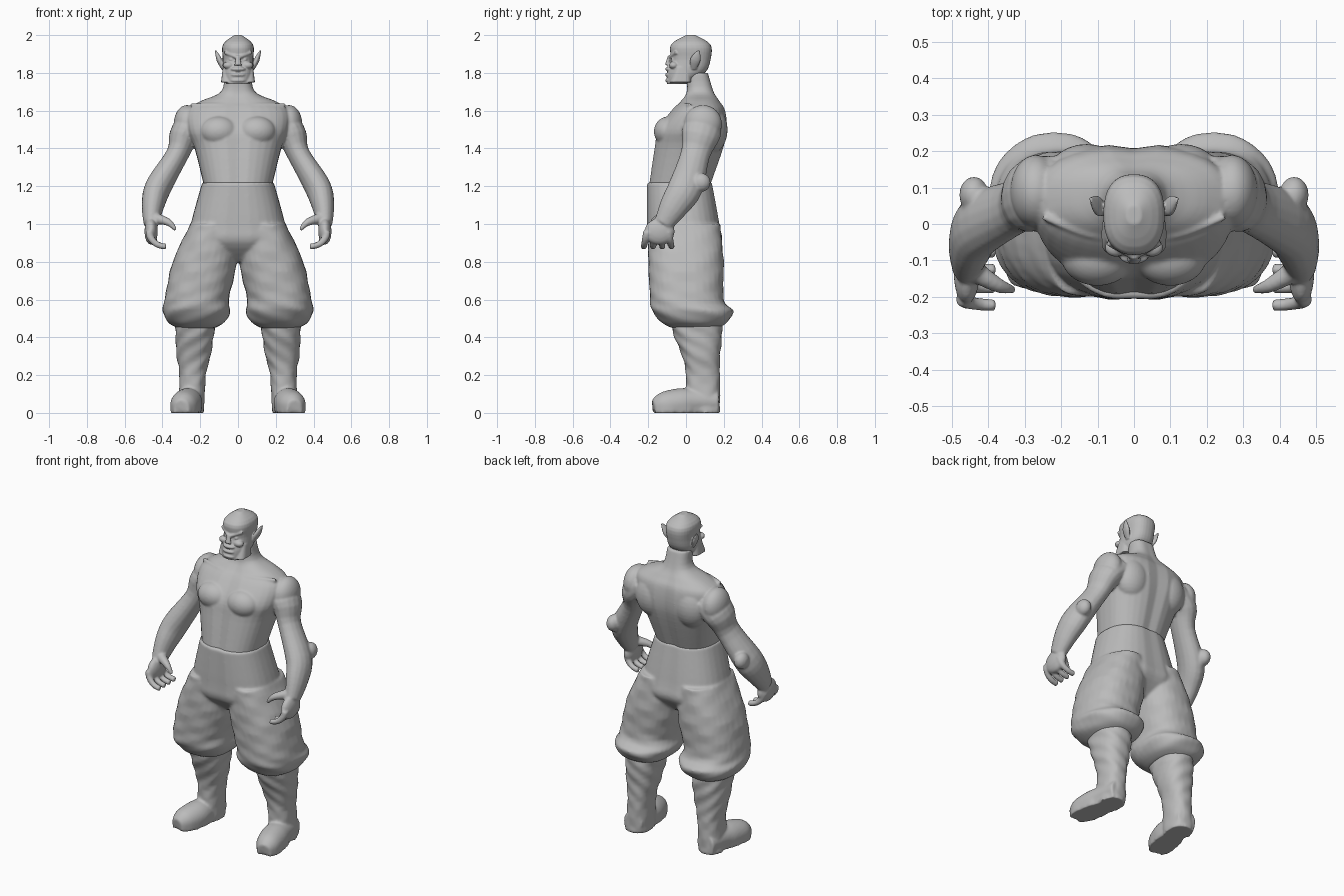
import bpy, bmesh
from math import sin, cos, pi, exp, copysign
from mathutils import Vector, Matrix

cube = bpy.data.objects.get("Cube")
if cube:
    bpy.data.objects.remove(cube, do_unlink=True)

grey = bpy.data.materials.new("plain grey")
grey.use_nodes = True
COLOUR = (.5, .5, .5, 1)
grey.diffuse_color = COLOUR
grey.node_tree.nodes["Principled BSDF"].inputs["Base Color"].default_value = COLOUR
BOTH = (1, -1)
MIDDLE = (1,)
ACROSS, FORWARD, UP = Matrix.Identity(3)


def spline(rows):
    """Pass a smooth curve through the rows."""
    points = [Vector(row) for row in rows]
    points = [points[0], *points, points[-1]]
    curve = []
    for before, start, end, after in zip(points, points[1:], points[2:], points[3:]):
        leave, arrive = (end - before) / 2, (after - start) / 2
        for step in range(4):
            t = step / 4
            curve.append(start.lerp(end, t * t * (3 - 2 * t))
                         + leave * t * (1 - t) ** 2 - arrive * t * t * (1 - t))
    return curve + [points[-1]]


def skin(bm, rings, side):
    """Join rings of points into a closed tube on one side of the body."""
    rows = [[bm.verts.new((side * p.x, p.y, p.z)) for p in ring] for ring in rings]
    for low, high in zip(rows, rows[1:]):
        for i in range(len(low)):
            bm.faces.new((low[i - 1], low[i], high[i], high[i - 1]))
    bm.faces.new(rows[0])
    bm.faces.new(rows[-1])


def squared(value, power):
    return copysign(abs(value) ** (2 / power), value)


def stack(bm, rows, sides=MIDDLE, centre=lambda z: 0, power=2.4, groove=0, folds=0, count=32):
    """Level rings: height, half width, front and back."""
    rings = []
    for z, width, front, back in spline(rows):
        ring = []
        for i in range(count):
            angle = 2 * pi * i / count
            wave = 1 + folds * sin(5 * angle + 70 * z)
            x = width * wave * squared(cos(angle), power)
            y = (back - front) / 2 * wave * squared(sin(angle), power)
            y *= 1 - groove * exp(-(x / .03) ** 2)
            ring.append(Vector((centre(z) + x, (front + back) / 2 + y, z)))
        rings.append(ring)
    for side in sides:
        skin(bm, rings, side)


def limb(bm, rows, sides=BOTH, ref=ACROSS, flat=1, count=16):
    """Rings square to a path: a position and the radius along ref."""
    path = spline(rows)
    rings = []
    for k, row in enumerate(path):
        ahead, behind = path[min(k + 1, len(path) - 1)], path[max(k - 1, 0)]
        along = (ahead - behind).xyz.normalized()
        u = (ref - along * ref.dot(along)).normalized()
        v = along.cross(u) * flat
        angles = [2 * pi * i / count for i in range(count)]
        rings.append([row.xyz + (u * cos(a) + v * sin(a)) * row.w for a in angles])
    for side in sides:
        skin(bm, rings, side)


def blob(bm, x, y, z, radii, sides=BOTH):
    for side in sides:
        place = Matrix.Translation((side * x, y, z)) @ Matrix.Diagonal((*radii, 1))
        bmesh.ops.create_uvsphere(bm, u_segments=32, v_segments=16, radius=1, matrix=place)


def finish(bm, name, voxel, passes):
    """Melt the overlapping parts into one smooth surface."""
    bmesh.ops.recalc_face_normals(bm, faces=bm.faces)
    mesh = bpy.data.meshes.new(name)
    bm.to_mesh(mesh)
    bm.free()
    mesh.materials.append(grey)
    mesh.shade_smooth()
    part = bpy.data.objects.new(name, mesh)
    bpy.context.collection.objects.link(part)
    melt = part.modifiers.new("melt", "REMESH")
    melt.mode = "VOXEL"
    melt.voxel_size = voxel
    melt.use_smooth_shade = True
    soften = part.modifiers.new("soften", "SMOOTH")
    soften.factor = .5
    soften.iterations = passes


# Torso and neck
bm = bmesh.new()
stack(bm, [(1.2, .18, -.2, .13), (1.4, .23, -.17, .2), (1.5, .27, -.15, .22), (1.6, .27, -.08, .21),
           (1.65, .2, -.03, .18), (1.7, .09, 0, .15), (1.8, .07, 0, .12)], groove=.07)

# Chest, shoulder blade, shoulder, elbow and collar bone
blob(bm, .1, -.09, 1.49, radii=(.1, .08, .08))
blob(bm, .13, .13, 1.5, radii=(.11, .09, .13))
blob(bm, .27, .09, 1.53, radii=(.07, .1, .1))
blob(bm, .44, .08, 1.22, radii=(.04, .05, .05))
limb(bm, [(0, -.04, 1.62, .01), (.12, -.03, 1.63, .01), (.25, .02, 1.63, .01)], ref=UP)

# Arms and palms
limb(bm, [(.2, .1, 1.55, .07), (.28, .08, 1.48, .08), (.32, .05, 1.37, .06), (.42, 0, 1.2, .07),
          (.45, -.06, 1.1, .06), (.46, -.12, 1, .04)], flat=1.3)
blob(bm, .46, -.14, .96, radii=(.035, .08, .07))

# Curled fingers, fanned apart at the tips
for finger in range(4):
    bend = []
    for step in range(5):
        angle = pi / 2 * step / 4
        fan = .037 + .012 * sin(angle)
        bend.append((.38 + .09 * cos(angle), -.15 + (finger - 1.5) * fan,
                     .96 - .08 * sin(angle), .022 - .006 * sin(angle)))
    limb(bm, bend, ref=FORWARD)

# Thumbs
limb(bm, [(.44, -.13, 1.03, .03), (.37, -.17, 1.01, .02), (.33, -.18, .97, .01)], ref=FORWARD)
finish(bm, "body", voxel=.007, passes=4)

# Head with a broad jaw
bm = bmesh.new()
stack(bm, [(1.74, .06, -.1, 0), (1.8, .08, -.1, .1), (1.87, .08, -.08, .13),
           (1.95, .08, -.08, .13), (2, .02, 0, .05)])
stack(bm, [(1.75, .09, -.09, .03), (1.83, .08, -.06, .03)], power=4)

# Brow, eyes, cheeks, nose, then lips and chin
limb(bm, [(0, -.09, 1.88, .01), (.07, -.05, 1.91, .01)], ref=UP)
blob(bm, .035, -.065, 1.87, radii=(.014, .014, .01))
blob(bm, .05, -.065, 1.84, radii=(.03, .025, .02))
limb(bm, [(0, -.09, 1.89, .01), (0, -.1, 1.84, .02)], sides=MIDDLE, flat=.6)
for z in (1.76, 1.79, 1.82):
    blob(bm, 0, -.09, z, radii=(.04, .02, .012), sides=MIDDLE)

# Pointed ears
limb(bm, [(.08, .04, 1.82, .007), (.1, .05, 1.87, .014), (.12, .07, 1.92, .003)], flat=2)
finish(bm, "head", voxel=.0045, passes=2)

# Baggy trousers: hips and two gathered legs
bm = bmesh.new()
stack(bm, [(1.22, .19, -.21, .14), (1, .25, -.21, .18), (.9, .26, -.2, .19), (.8, .1, -.1, .1)],
      groove=.03)
stack(bm, [(1, .12, -.2, .18), (.8, .17, -.2, .2), (.6, .17, -.19, .2), (.54, .18, -.18, .25),
           (.48, .15, -.13, .22), (.45, .1, -.08, .17)],
      sides=BOTH, centre=lambda z: .22 * (1 - max(z - .6, 0)), folds=.015)
finish(bm, "trousers", voxel=.009, passes=4)

# Boots: wrinkled shafts and flat-soled feet
bm = bmesh.new()
stack(bm, [(.5, .11, -.09, .19), (.4, .1, -.06, .19), (.3, .09, -.02, .18), (.2, .07, 0, .18),
           (0, .07, 0, .18)], sides=BOTH, centre=lambda z: .25 - .05 * z, folds=.03)
limb(bm, [(.25, .17, .06, .06), (.26, .05, .06, .07), (.27, -.03, .05, .08), (.29, -.12, .04, .07),
          (.3, -.17, .03, .04)], count=32)
for vert in bm.verts:
    if vert.co.z < .03:
        vert.co.z = 0
finish(bm, "boots", voxel=.008, passes=3)
